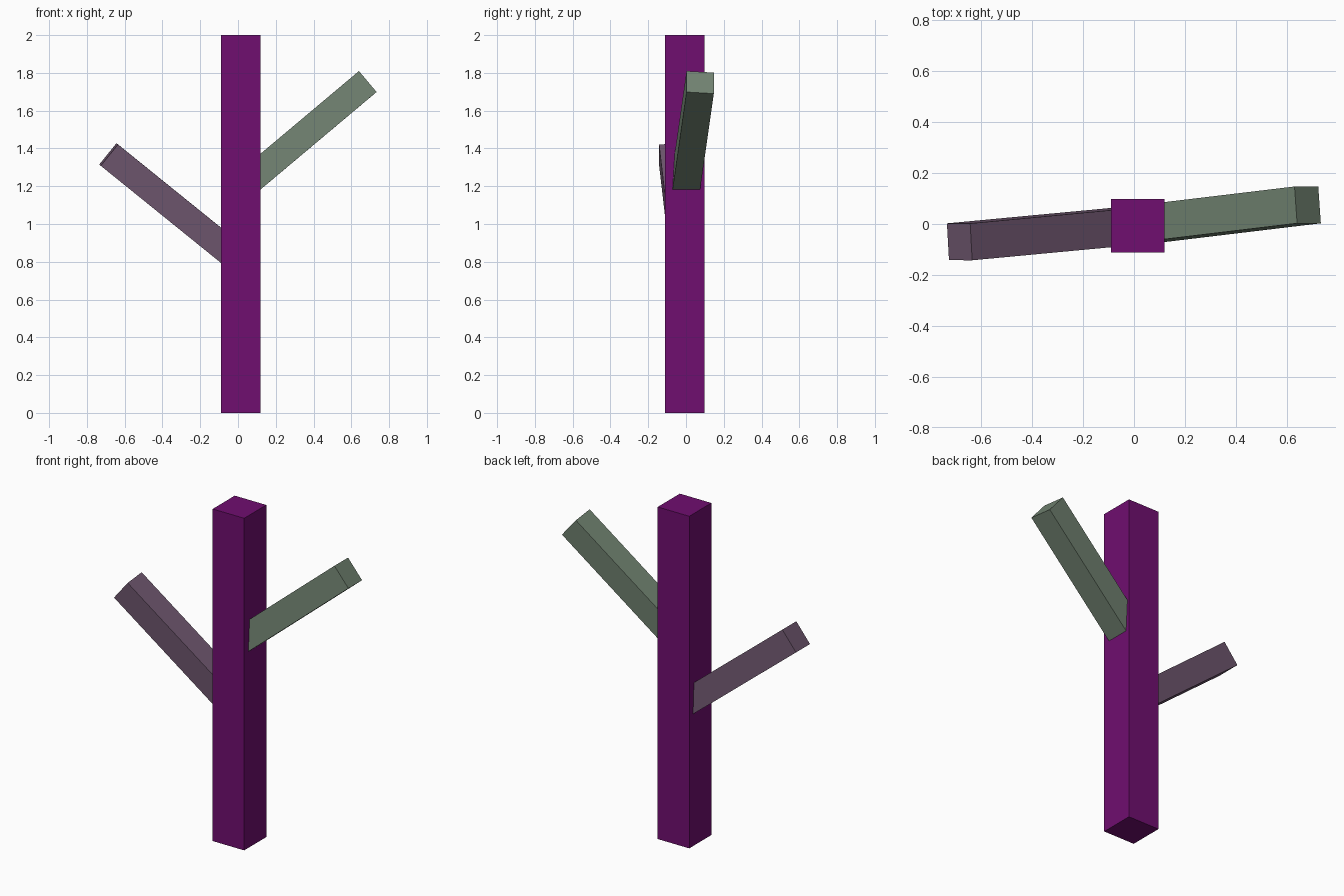
import bpy
from mathutils import Vector, Matrix

if "Cube" in bpy.data.objects:
    bpy.data.objects.remove(bpy.data.objects["Cube"])


def material(name, srgb):
    mat = bpy.data.materials.new(name)
    lin = [((c / 255 + 0.055) / 1.055) ** 2.4 if c > 10 else c / 255 / 12.92 for c in srgb]
    mat.diffuse_color = (*lin, 1)
    mat.use_nodes = True
    mat.node_tree.nodes["Principled BSDF"].inputs["Base Color"].default_value = mat.diffuse_color
    return mat


def box(name, matrix, size, mat):
    bpy.ops.mesh.primitive_cube_add(size=1)
    ob = bpy.context.object
    ob.name = name
    ob.data.transform(matrix @ Matrix.Diagonal((*size, 1)))
    ob.data.materials.append(mat)
    return ob


def branch(name, tip, direction, side, length, mat):
    """Square beam ending at tip, its inner end buried in the trunk."""
    d = Vector(direction).normalized()
    w = Vector(side)
    w = (w - d * w.dot(d)).normalized()
    n = d.cross(w)
    m = Matrix((d, w, n)).transposed().to_4x4()
    m.translation = Vector(tip) - d * length / 2
    return box(name, m, (length, 0.145, 0.145), mat)


# Upright square trunk
box("trunk", Matrix.Translation((0.014, -0.006, 1)), (0.21, 0.21, 2),
    material("purple", (112, 14, 112)))

# Two rising side branches
branch("right_branch", (0.682, 0.075, 1.75), (1, 0.12, 0.84), (-0.07, 1, -0.06), 0.86,
       material("grey green", (115, 133, 115)))
branch("left_branch", (-0.685, -0.07, 1.368), (-1, -0.094, 0.808), (-0.055, 1, 0.048), 0.86,
       material("mauve", (112, 88, 112)))
